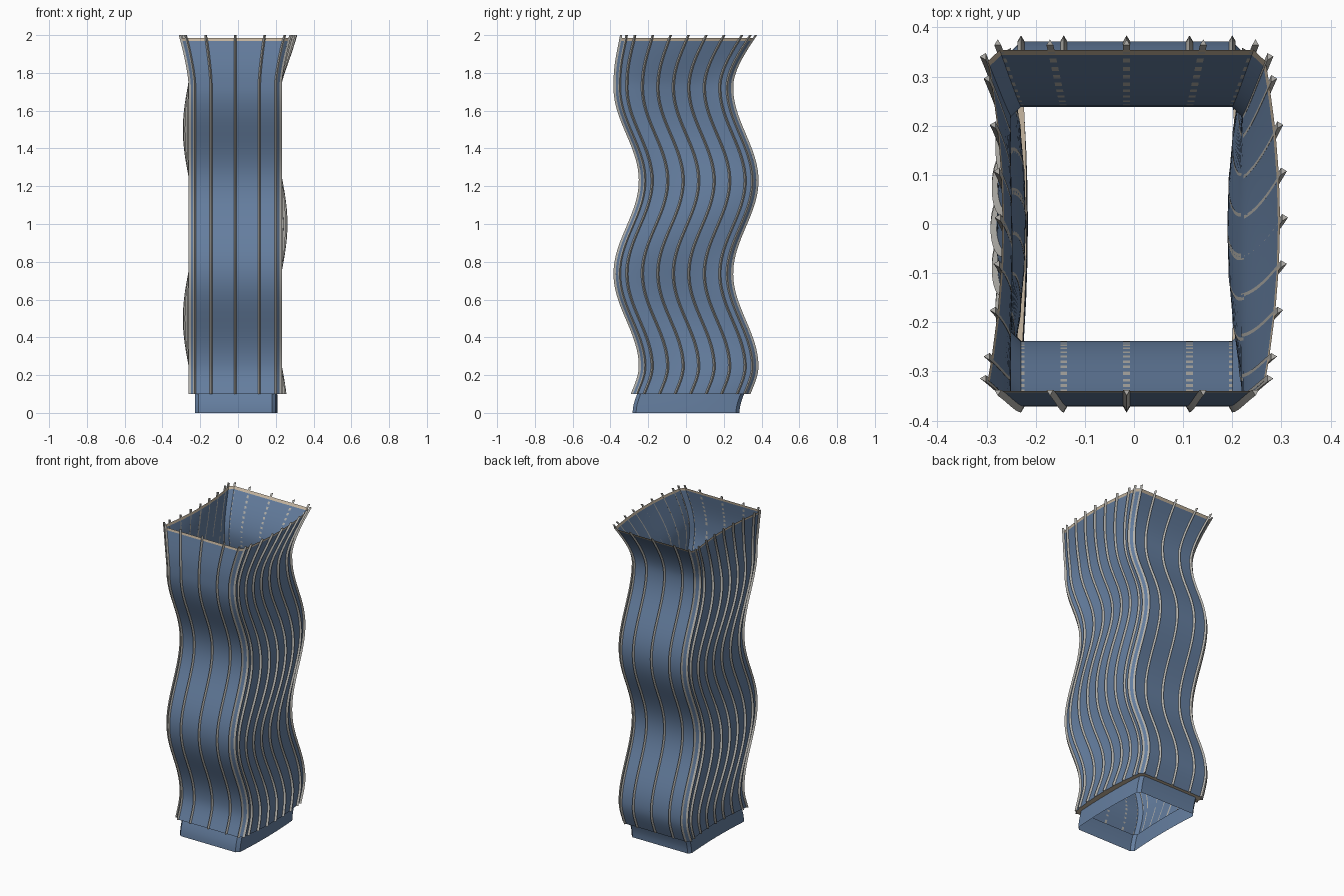
import bpy
import bmesh
import math

cube = bpy.data.objects.get("Cube")
if cube:
    bpy.data.objects.remove(cube)


def material(name, rgb):
    m = bpy.data.materials.new(name)
    m.use_nodes = True
    m.diffuse_color = (*rgb, 1)
    m.node_tree.nodes["Principled BSDF"].inputs["Base Color"].default_value = (*rgb, 1)
    return m


BLUE = material("blue glass", (0.13, 0.21, 0.35))
BEIGE = material("beige trim", (0.58, 0.48, 0.36))
GREY = material("pale grey metal", (0.46, 0.45, 0.42))

HALF_X, HALF_Y, CHAMFER = 0.235, 0.305, 0.02
CENTRE_X = -0.015
FLOOR, RIM_LOW, RIM_TOP, TOP = 0.1, 1.97, 1.985, 2.0


def wave(z):
    """Front-to-back sway of the tower, easing in at the foot."""
    if z < 0.245:
        t = z / 0.245
        return 0.067 * t * t * (3 - 2 * t)
    return 0.067 * math.cos(math.tau * (z - 0.245) / 0.985)


def place(x, y, z, bulge=0.03):
    """Map a plan point to the swaying, bulging, flared tower."""
    flare = max(0, (z - 1.74) / 0.26) ** 1.4
    side = max(0, 1 - (y / (HALF_Y - CHAMFER)) ** 2)
    px = x * (1 + 0.22 * flare) + bulge * side * math.cos(math.tau * z)
    return (CENTRE_X + px, y * (1 + 0.15 * flare) + wave(z), z)


# Positions of the fins along the front and along the side
ex, ey = HALF_X - CHAMFER, HALF_Y - CHAMFER
FRONT = [-ex, -0.128, 0, 0.128, ex]
SIDE = [-ey] + [0.082 * k for k in range(-3, 4)] + [ey]


def outline(inset=0.0):
    """Chamfered rectangle, counter-clockwise from the front left."""
    sx, sy = 1 - inset / HALF_X, 1 - inset / HALF_Y
    pts = [(x, -HALF_Y) for x in FRONT] + [(HALF_X, y) for y in SIDE]
    pts += [(-x, -y) for x, y in pts]
    return [(x * sx, y * sy) for x, y in pts]


def make_object(name, bm, mats, smooth=True):
    me = bpy.data.meshes.new(name)
    bm.to_mesh(me)
    bm.free()
    for m in mats:
        me.materials.append(m)
    ob = bpy.data.objects.new(name, me)
    bpy.context.collection.objects.link(ob)
    if smooth:
        bpy.ops.object.select_all(action="DESELECT")
        ob.select_set(True)
        bpy.context.view_layer.objects.active = ob
        bpy.ops.object.shade_smooth_by_angle(angle=math.radians(30))
    return ob


def loft(bm, rings):
    """Join closed rings of points with quads."""
    rows = [[bm.verts.new(p) for p in r] for r in rings]
    n = len(rows[0])
    for a, b in zip(rows, rows[1:]):
        for i in range(n):
            j = (i + 1) % n
            bm.faces.new((a[i], a[j], b[j], b[i]))
    return rows


def levels(low, high, steps):
    return [low + (high - low) * i / steps for i in range(steps + 1)]


# Tower skin, with its top band in the trim colour
bm = bmesh.new()
heights = levels(FLOOR, RIM_LOW, 72) + [RIM_TOP]
loft(bm, [[place(x, y, z) for x, y in outline()] for z in heights])
for f in bm.faces:
    f.material_index = int(f.calc_center_median().z > RIM_LOW)
make_object("tower_skin", bm, [BLUE, BEIGE])

# Recessed plinth, open underneath
INSET, BASE_BULGE = 0.022, 0.012
bm = bmesh.new()
loft(bm, [[place(x, y, z, BASE_BULGE) for x, y in outline(INSET)]
          for z in levels(0, FLOOR, 4)])
make_object("plinth", bm, [BLUE])

# Flat ledge between the plinth and the skin
bm = bmesh.new()
loft(bm, [[place(x, y, FLOOR, BASE_BULGE) for x, y in outline(INSET)],
          [place(x, y, FLOOR) for x, y in outline()]])
bmesh.ops.reverse_faces(bm, faces=bm.faces[:])
make_object("ledge", bm, [BEIGE], smooth=False)


# Triangular fins running up every wall
def add_fin(bm, x, y, nx, ny, half=0.007, depth=0.012):
    rings = []
    for z in levels(FLOOR, TOP, 72):
        px, py, pz = place(x, y, z)
        tx, ty = -ny * half, nx * half
        rings.append([(px - tx, py - ty, pz),
                      (px + nx * depth, py + ny * depth, pz),
                      (px + tx, py + ty, pz)])
    rows = loft(bm, rings)
    bm.faces.new(rows[0][::-1])
    bm.faces.new(rows[-1])


def fins(name, spots, nx, ny):
    bm = bmesh.new()
    for x, y in spots:
        add_fin(bm, x, y, nx, ny)
    make_object(name, bm, [GREY])


for word, s in (("front", -1), ("back", 1)):
    fins(word + "_fins", [(x, s * HALF_Y) for x in FRONT], 0, s)
for word, s in (("right", -1), ("left", 1)):
    fins(word + "_fins", [(s * HALF_X, y) for y in SIDE], s, 0)
